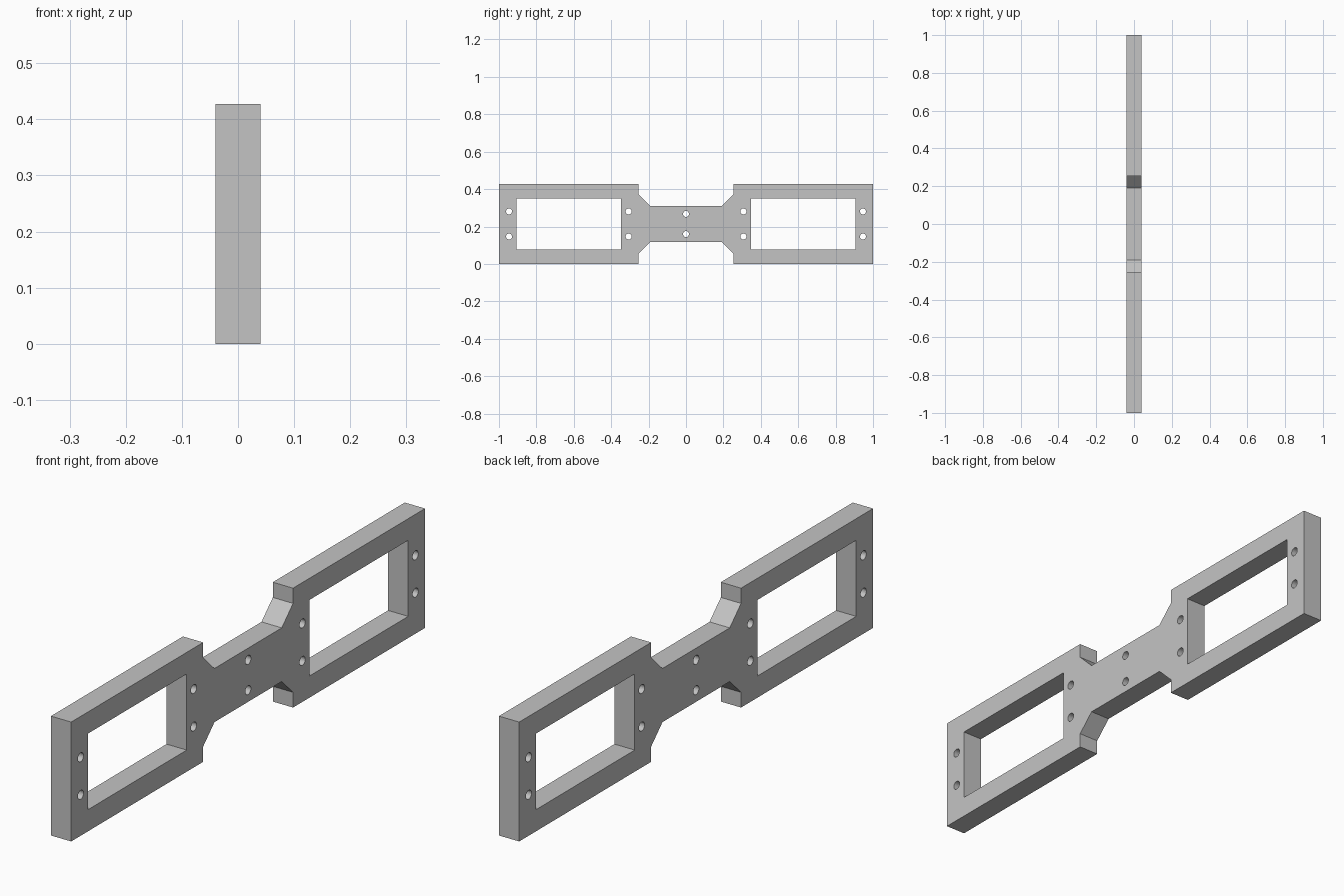
import bpy, bmesh, math
from mathutils import Matrix

cube = bpy.data.objects.get("Cube")
if cube:
    bpy.data.objects.remove(cube, do_unlink=True)

HALF_THICK = 0.04
MID_Z = 0.2135
HALF_H = 0.2135

# Material
grey = bpy.data.materials.new("plain grey")
grey.use_nodes = True
colour = (0.55, 0.55, 0.55, 1)
grey.diffuse_color = colour
grey.node_tree.nodes["Principled BSDF"].inputs["Base Color"].default_value = colour

# Flat profile: closed loops, inner ones become openings
profile = bpy.data.curves.new("plate_profile", "CURVE")
profile.dimensions = "2D"
profile.fill_mode = "BOTH"
profile.extrude = HALF_THICK


def add_loop(points):
    spline = profile.splines.new("POLY")
    spline.points.add(len(points) - 1)
    for p, (u, v) in zip(spline.points, points):
        p.co = (u, v, 0, 1)
    spline.use_cyclic_u = True


def add_hole(u, v, radius=0.016, sides=24):
    add_loop([(u + radius * math.cos(a), v + radius * math.sin(a))
              for a in (math.tau * i / sides for i in range(sides))])


# Outline: one quarter mirrored both ways
quarter = [(1, HALF_H), (0.254, HALF_H), (0.254, 0.159), (0.19, 0.096)]
upper = quarter + [(-u, v) for u, v in reversed(quarter)]
add_loop(upper + [(u, -v) for u, v in reversed(upper)])

# Windows and screw holes
for side in (-1, 1):
    a, b, h = 0.347 * side, 0.905 * side, 0.136
    add_loop([(a, -h), (b, -h), (b, h), (a, h)])
    for u in (0.307, 0.946):
        for v in (-0.067, 0.067):
            add_hole(u * side, v)
for v in (-0.054, 0.054):
    add_hole(0, v)

# Turn the profile into a clean upright mesh
temp = bpy.data.objects.new("plate_profile", profile)
bpy.context.collection.objects.link(temp)
graph = bpy.context.evaluated_depsgraph_get()
mesh = bpy.data.meshes.new_from_object(temp.evaluated_get(graph))
bpy.data.objects.remove(temp, do_unlink=True)

bm = bmesh.new()
bm.from_mesh(mesh)
bmesh.ops.remove_doubles(bm, verts=bm.verts, dist=0.0002)
upright = Matrix(((0, 0, 1, 0), (1, 0, 0, 0), (0, 1, 0, MID_Z), (0, 0, 0, 1)))
bmesh.ops.transform(bm, matrix=upright, verts=bm.verts)
bmesh.ops.recalc_face_normals(bm, faces=bm.faces)
for f in bm.faces:
    f.smooth = False
    f.material_index = 0
bm.to_mesh(mesh)
bm.free()

mesh.materials.clear()
mesh.materials.append(grey)
plate = bpy.data.objects.new("mounting_plate", mesh)
bpy.context.collection.objects.link(plate)
